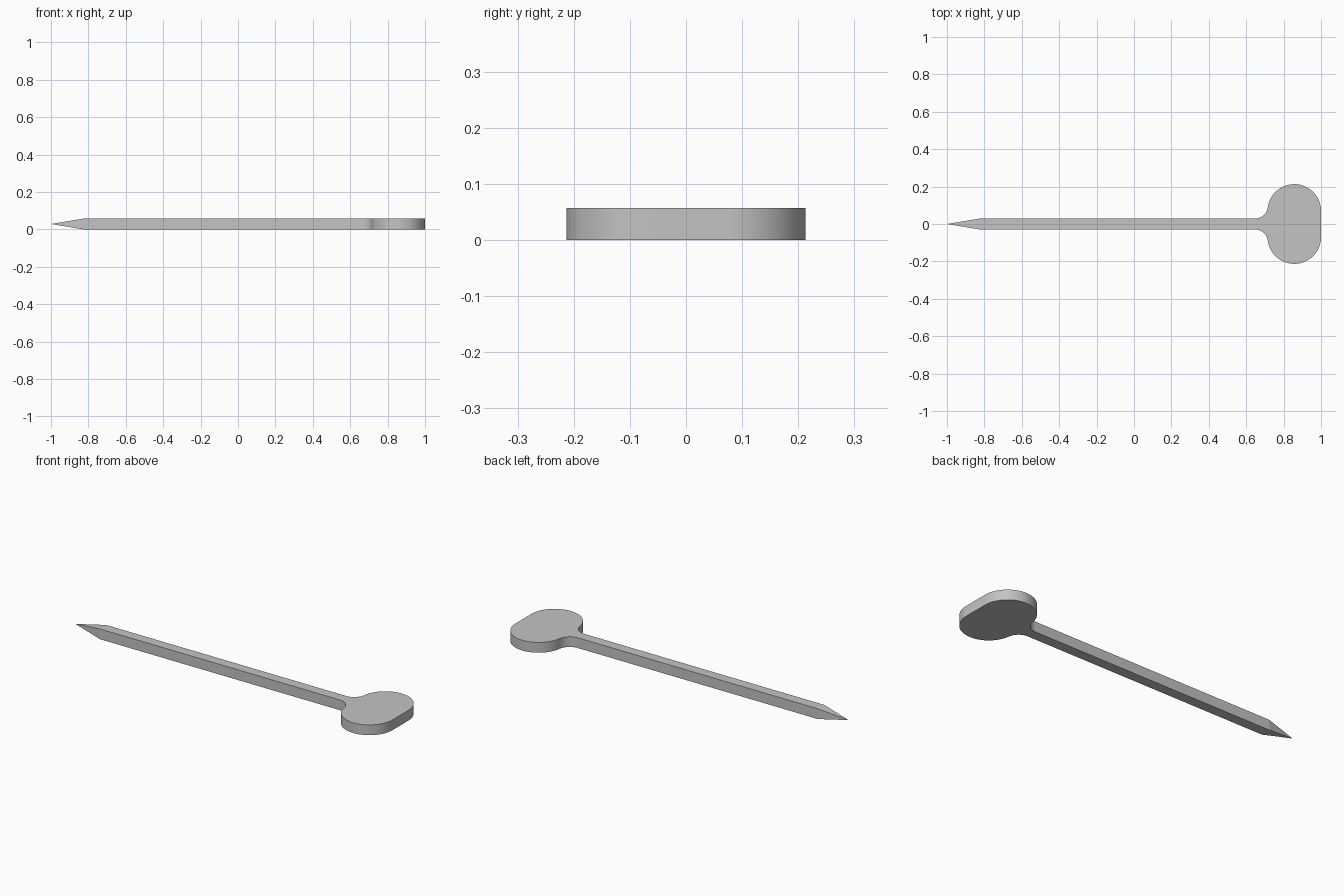
import bpy, bmesh
from math import atan2, cos, sin, pi, sqrt, radians

cube = bpy.data.objects.get("Cube")
if cube:
    bpy.data.objects.remove(cube, do_unlink=True)

THICK = 0.057
HALF = THICK / 2              # half width of the square shaft
SHOULDER = -0.83              # where the point begins
HEAD_R, HEAD_X, HEAD_Y = 0.143, 0.857, 0.07
FILLET_R = 0.07


def arc(cx, cy, r, start, end, n):
    angles = [start + (end - start) * i / n for i in range(n + 1)]
    return [(cx + r * cos(a), cy + r * sin(a)) for a in angles]


# Half outline: shaft side, fillet at the neck, rounded lobe of the head
fillet_y = HALF + FILLET_R
rise = fillet_y - HEAD_Y
run = sqrt((HEAD_R + FILLET_R) ** 2 - rise ** 2)
meet = atan2(-rise, run)
half = [(SHOULDER, HALF)]
half += arc(HEAD_X - run, fillet_y, FILLET_R, -pi / 2, meet, 16)
half += arc(HEAD_X, HEAD_Y, HEAD_R, meet + pi, 0, 36)[1:]
outline = half + [(x, -y) for x, y in reversed(half)]

# Flat body with top, bottom and side walls, open at the shoulder
bm = bmesh.new()
low = [bm.verts.new((x, y, 0)) for x, y in outline]
high = [bm.verts.new((x, y, THICK)) for x, y in outline]
bm.faces.new(low)
bm.faces.new(high)
for i in range(len(outline) - 1):
    bm.faces.new((low[i], low[i + 1], high[i + 1], high[i]))

# Four-sided point closing the shoulder
apex = bm.verts.new((-1, 0, HALF))
ring = [low[0], high[0], high[-1], low[-1]]
for i in range(4):
    bm.faces.new((ring[i], ring[(i + 1) % 4], apex))
bmesh.ops.recalc_face_normals(bm, faces=bm.faces)

mesh = bpy.data.meshes.new("flat_headed_pin")
bm.to_mesh(mesh)
bm.free()
pin = bpy.data.objects.new("flat_headed_pin", mesh)
bpy.context.collection.objects.link(pin)

# Plain grey
grey = bpy.data.materials.new("light_grey")
grey.use_nodes = True
colour = (0.55, 0.55, 0.55, 1)
grey.diffuse_color = colour
grey.node_tree.nodes["Principled BSDF"].inputs["Base Color"].default_value = colour
mesh.materials.append(grey)

# Smooth the curved walls, keep the shoulder and rims crisp
bpy.ops.object.select_all(action="DESELECT")
pin.select_set(True)
bpy.context.view_layer.objects.active = pin
bpy.ops.object.shade_smooth_by_angle(angle=radians(8))
